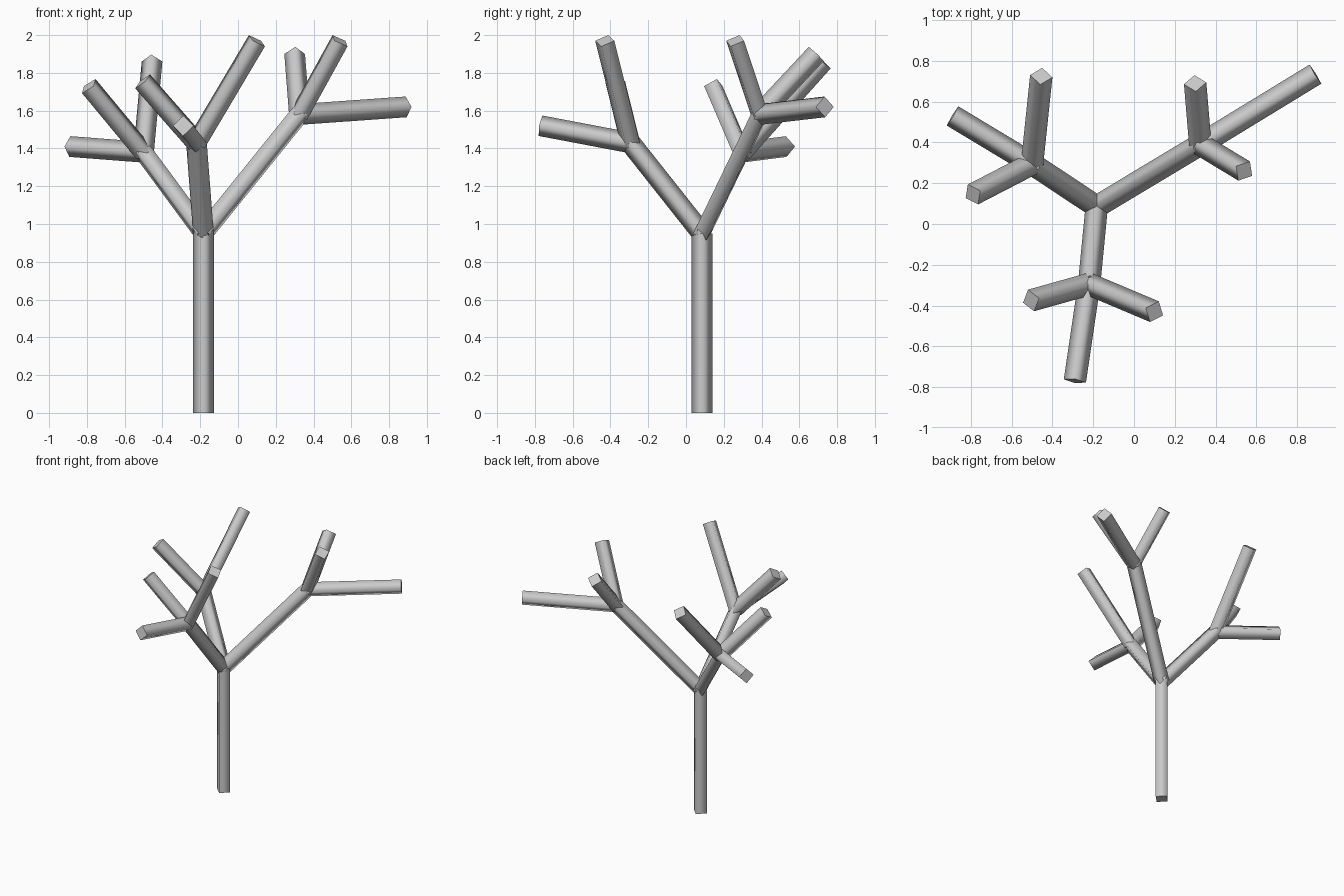
import bpy, math
from mathutils import Vector

if "Cube" in bpy.data.objects:
    bpy.data.objects.remove(bpy.data.objects["Cube"])

RADIUS = 0.055

# Skeleton: a trunk, three boughs and three twigs on each bough
base, crown = (-0.183, 0.085, 0.0), (-0.183, 0.085, 0.95)
boughs = [
    ((0.325, 0.39, 1.58), [(0.89, 0.735, 1.62), (0.30, 0.69, 1.90), (0.54, 0.26, 1.97)]),
    ((-0.50, 0.295, 1.38), [(-0.89, 0.53, 1.41), (-0.455, 0.725, 1.86), (-0.79, 0.145, 1.73)]),
    ((-0.22, -0.295, 1.43), [(-0.29, -0.77, 1.52), (0.10, -0.43, 1.97), (-0.505, -0.375, 1.755)]),
]


def limb(name, start, end):
    """Four-sided rod from start to end, one corner turned upward."""
    a, b = Vector(start), Vector(end)
    d = b - a
    bpy.ops.mesh.primitive_cylinder_add(vertices=4, radius=RADIUS, depth=d.length, location=(a + b) / 2)
    ob = bpy.context.object
    ob.name = name
    ob.rotation_euler = d.to_track_quat('Z', 'Y').to_euler()
    # Smooth sides, flat end caps
    for f in ob.data.polygons:
        f.use_smooth = abs(f.normal.z) < 0.5
    for e in ob.data.edges:
        z1, z2 = (ob.data.vertices[i].co.z for i in e.vertices)
        e.use_edge_sharp = abs(z1 - z2) < 1e-4


limb("trunk", base, crown)
for fork, twigs in boughs:
    limb("bough", crown, fork)
    for tip in twigs:
        limb("twig", fork, tip)
